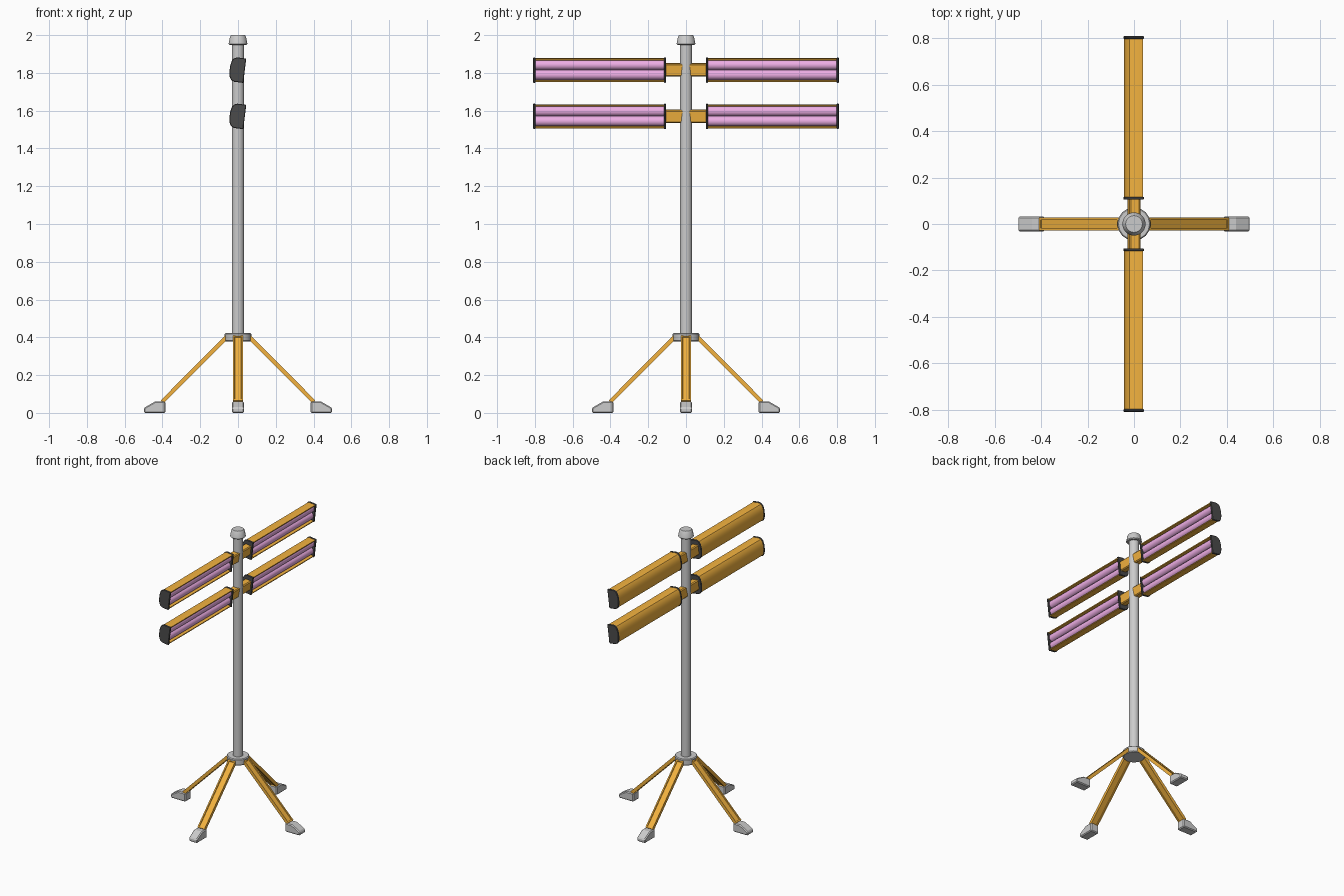
import bpy, bmesh
from math import radians, pi, atan2, hypot
from mathutils import Matrix

if "Cube" in bpy.data.objects:
    bpy.data.objects.remove(bpy.data.objects["Cube"])


def material(name, rgb):
    m = bpy.data.materials.new(name)
    m.diffuse_color = (*rgb, 1)
    m.use_nodes = True
    m.node_tree.nodes["Principled BSDF"].inputs["Base Color"].default_value = m.diffuse_color
    return m


ORANGE = material("orange_paint", (0.9, 0.45, 0.05))
PINK = material("pink_tube", (0.85, 0.42, 0.78))
DARK = material("dark_plastic", (0.07, 0.07, 0.07))


def finish(bm, name, mat=None, smooth=False, bevel=0):
    bmesh.ops.recalc_face_normals(bm, faces=bm.faces)
    me = bpy.data.meshes.new(name)
    bm.to_mesh(me)
    bm.free()
    ob = bpy.data.objects.new(name, me)
    bpy.context.collection.objects.link(ob)
    if mat:
        me.materials.append(mat)
    if bevel:
        b = ob.modifiers.new("bevel", 'BEVEL')
        b.width, b.segments = bevel, 1
    if smooth:
        bpy.ops.object.select_all(action='DESELECT')
        ob.select_set(True)
        bpy.context.view_layer.objects.active = ob
        bpy.ops.object.shade_smooth_by_angle(angle=radians(35))
    return ob


def prism(name, pts, y0, y1, **kw):
    """Extrude an x-z outline along y."""
    bm = bmesh.new()
    f = bm.faces.new([bm.verts.new((x, y0, z)) for x, z in pts])
    new = bmesh.ops.extrude_face_region(bm, geom=[f])["geom"]
    bmesh.ops.translate(bm, vec=(0, y1 - y0, 0),
                        verts=[v for v in new if isinstance(v, bmesh.types.BMVert)])
    return finish(bm, name, **kw)


def lathe(name, profile, sides=24, **kw):
    """Spin (radius, z) points around z, capping both ends."""
    bm = bmesh.new()
    rings = []
    for r, z in profile:
        rings.append(bmesh.ops.create_circle(bm, segments=sides, radius=r, cap_ends=False,
                                             matrix=Matrix.Translation((0, 0, z)))["verts"])
    for a, b in zip(rings, rings[1:]):
        for i in range(sides):
            j = (i + 1) % sides
            bm.faces.new((a[i], a[j], b[j], b[i]))
    bm.faces.new(rings[0])
    bm.faces.new(rings[-1])
    return finish(bm, name, smooth=True, **kw)


# Central pole, top cap and leg hub
lathe("pole", [(0.033, 0.385), (0.033, 1.96)])
lathe("pole_cap", [(0.045, 1.948), (0.05, 1.953), (0.042, 1.992), (0.036, 2.0)])
lathe("leg_hub", [(0.066, 0.377), (0.072, 0.383), (0.072, 0.417), (0.067, 0.422)], sides=16)

# Four splayed legs with a recessed panel, each ending in a wedge foot
(x0, z0), (x1, z1) = (0.06, 0.402), (0.402, 0.058)
length, slope = hypot(x1 - x0, z1 - z0), atan2(z0 - z1, x1 - x0)
FOOT = [(0.385, 0), (0.385, 0.06), (0.44, 0.06), (0.498, 0.027), (0.498, 0)]
for k in range(4):
    turn = Matrix.Rotation(k * pi / 2, 4, 'Z')
    bm = bmesh.new()
    bmesh.ops.create_cube(bm, size=1, matrix=Matrix.Diagonal((length, 0.054, 0.022, 1)))
    bm.normal_update()
    for f in [f for f in bm.faces if abs(f.normal.z) > 0.9]:
        bmesh.ops.inset_individual(bm, faces=[f], thickness=0.013)
        bmesh.ops.inset_individual(bm, faces=[f], thickness=0.002, depth=-0.005)
    bm.transform(turn @ Matrix.Translation(((x0 + x1) / 2, 0, (z0 + z1) / 2))
                 @ Matrix.Rotation(slope, 4, 'Y'))
    finish(bm, f"leg_{k + 1}", mat=ORANGE)
    foot = prism(f"foot_{k + 1}", FOOT, -0.032, 0.032, bevel=0.006)
    foot.matrix_world = turn

# Lamp cross-section: rounded back at -x, open front at +x
HALF = [(0.036, 0.065), (-0.012, 0.065), (-0.029, 0.058), (-0.039, 0.042), (-0.044, 0.016)]
OUTLINE = HALF + [(x, -z) for x, z in reversed(HALF)]


def scaled(s, front):
    return [(front if x > 0.03 else x * s, z * s) for x, z in OUTLINE]


SHELL = scaled(0.94, 0.032) + scaled(0.84, 0.032)[::-1]
# Shell is a C: rotate both outlines so the seam falls on the open front
BAR = [(-0.024, -0.034), (0.024, -0.034), (0.024, 0.034), (-0.024, 0.034)]


def c_shape():
    outer, inner = scaled(0.94, 0.032), scaled(0.84, 0.032)
    return outer + inner[::-1]


# Two tilted rows, each with a bracket bar and a lamp on either side
for row, z in (("upper", 1.816), ("lower", 1.571)):
    parts = [prism(f"{row}_bracket", BAR, -0.112, 0.112, mat=ORANGE, bevel=0.006)]
    for side, s in (("right", 1), ("left", -1)):
        name = f"{row}_{side}"
        parts.append(prism(f"{name}_housing", c_shape(), s * 0.112, s * 0.803,
                           mat=ORANGE, smooth=True))
        for end, a, b in (("inner", 0.105, 0.117), ("outer", 0.797, 0.809)):
            parts.append(prism(f"{name}_{end}_cap", OUTLINE, s * a, s * b,
                               mat=DARK, bevel=0.003))
        for i, v in enumerate((0.0265, -0.0265)):
            bm = bmesh.new()
            bmesh.ops.create_cone(bm, cap_ends=True, segments=24, radius1=0.0268,
                                  radius2=0.0268, depth=0.69,
                                  matrix=Matrix.Translation((0.001, s * 0.4575, v))
                                  @ Matrix.Rotation(pi / 2, 4, 'X'))
            parts.append(finish(bm, f"{name}_tube_{i + 1}", mat=PINK, smooth=True))
    for p in parts:
        p.location.z = z
        p.rotation_euler.y = radians(7)
